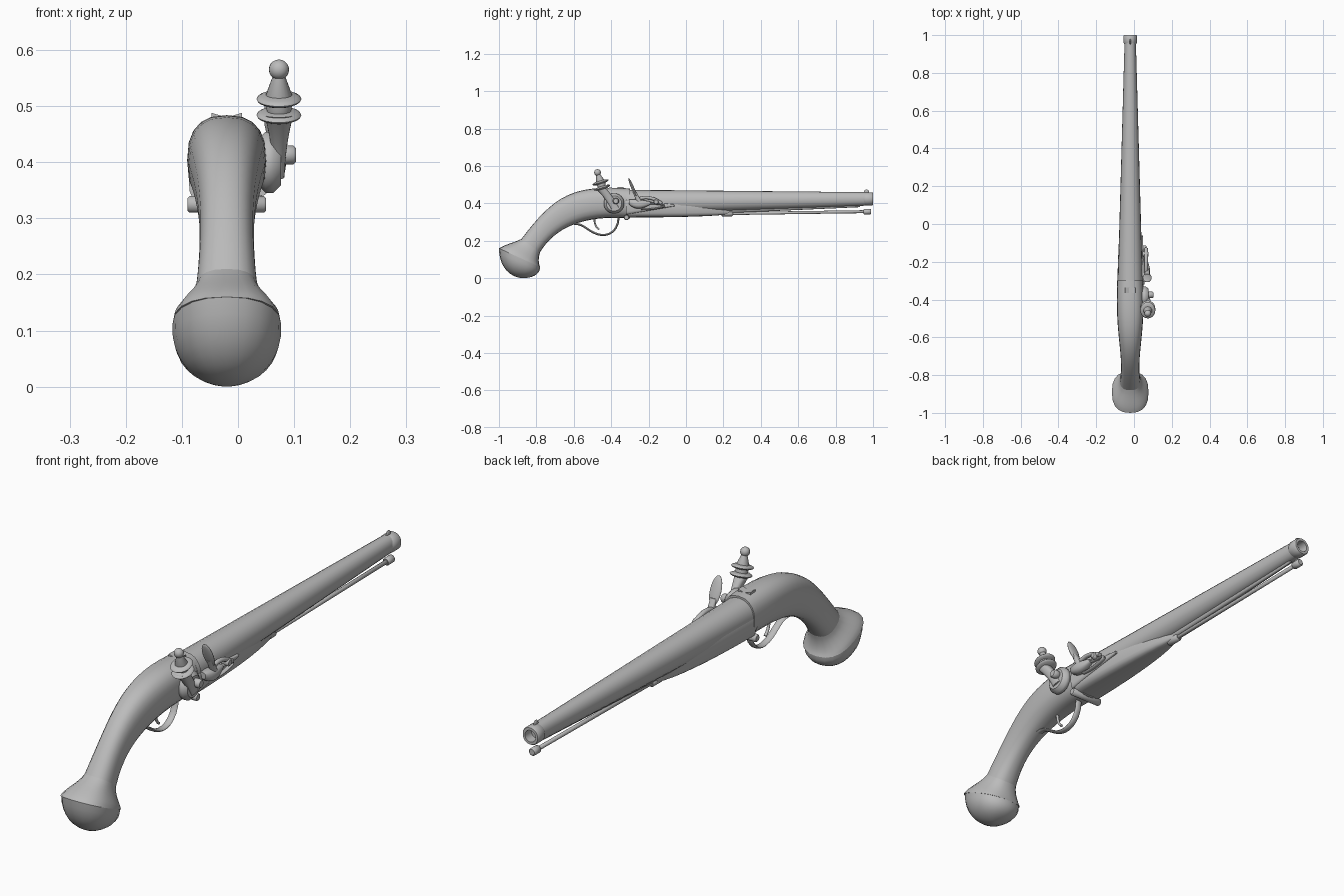
import bpy
import bmesh
from math import sin, cos, pi, copysign, radians
from mathutils import Vector, Matrix, Euler

if "Cube" in bpy.data.objects:
    bpy.data.objects.remove(bpy.data.objects["Cube"])

AXIS_X = -.02   # centre line of barrel and grip
LOCK_X = .073   # centre line of the lock parts
SIDEWAYS = Vector((1, 0, 0))
FORWARD = Vector((0, 1, 0))

shade = (.5, .5, .5, 1)
grey = bpy.data.materials.new("plain grey")
grey.use_nodes = True
grey.diffuse_color = shade
grey.node_tree.nodes["Principled BSDF"].inputs["Base Color"].default_value = shade


def finish(name, bm):
    bmesh.ops.recalc_face_normals(bm, faces=bm.faces)
    mesh = bpy.data.meshes.new(name)
    bm.to_mesh(mesh)
    bm.free()
    part = bpy.data.objects.new(name, mesh)
    bpy.context.collection.objects.link(part)
    mesh.materials.append(grey)
    bpy.ops.object.select_all(action="DESELECT")
    part.select_set(True)
    bpy.context.view_layer.objects.active = part
    bpy.ops.object.shade_smooth_by_angle(angle=radians(45))


def skin(name, rings):
    """Joins rings of points with quads and caps both ends."""
    bm = bmesh.new()
    rows = [[bm.verts.new(point) for point in ring] for ring in rings]
    count = len(rows[0])
    for row, following in zip(rows, rows[1:]):
        for i in range(count):
            j = (i + 1) % count
            bm.faces.new((row[i], row[j], following[j], following[i]))
    bm.faces.new(rows[0])
    bm.faces.new(rows[-1])
    finish(name, bm)


def turn_angles(count):
    return [2 * pi * i / count for i in range(count)]


def bezier(controls, steps):
    """Samples a Bezier curve through any number of control tuples."""
    samples = []
    for step in range(steps + 1):
        t = step / steps
        level = [Vector(control) for control in controls]
        while len(level) > 1:
            level = [a.lerp(b, t) for a, b in zip(level, level[1:])]
        samples.append(level[0])
    return samples


def loft(name, *controls, power=.8, x=AXIS_X, steps=8, count=20):
    """Blends sections given as top y, top z, bottom y, bottom z, half width."""
    def square_off(value):
        return copysign(abs(value) ** power, value)

    rings = []
    for top_y, top_z, low_y, low_z, half_width in bezier(controls, steps):
        top, low = Vector((x, top_y, top_z)), Vector((x, low_y, low_z))
        middle, rise = (top + low) / 2, (top - low) / 2
        rings.append([middle + SIDEWAYS * half_width * square_off(cos(angle))
                      + rise * square_off(sin(angle)) for angle in turn_angles(count)])
    skin(name, rings)


def strap(name, x, wide, thick, *controls):
    """Sweeps an oval bar along a Bezier path of y, z points."""
    path = [Vector((x, y, z)) for y, z in bezier(controls, 14)]
    rings = []
    for i, point in enumerate(path):
        ahead, behind = path[min(i + 1, len(path) - 1)], path[max(i - 1, 0)]
        normal = SIDEWAYS.cross(ahead - behind).normalized()
        rings.append([point + SIDEWAYS * wide * cos(angle) + normal * thick * sin(angle)
                      for angle in turn_angles(10)])
    skin(name, rings)


def turned(name, start, axis, profile):
    """Lathes (distance, radius) pairs along an axis."""
    axis = Vector(axis).normalized()
    across = axis.orthogonal().normalized()
    other = axis.cross(across)
    skin(name, [[Vector(start) + axis * distance + (across * cos(angle) + other * sin(angle)) * radius
                 for angle in turn_angles(20)] for distance, radius in profile])


def peg(name, start, axis, length, radius):
    """Round bar with a chamfer at each end."""
    chamfer = radius / 4
    turned(name, start, axis, [(0, radius - chamfer), (chamfer, radius),
                               (length - chamfer, radius), (length, radius - chamfer)])


def ball(name, centre, size, tilt=0):
    bm = bmesh.new()
    placement = Matrix.LocRotScale(Vector(centre), Euler((tilt, 0, 0)), Vector(size))
    bmesh.ops.create_uvsphere(bm, u_segments=20, v_segments=10, radius=1, matrix=placement)
    finish(name, bm)


# Curved grip swelling into a flared butt with a rounded cap
neck = (-.88, .21, -.78, .14, .055)
rim = (-1, .16, -.78, .06, .097)
loft("grip", (-.3, .48, -.3, .32, .067), (-.6, .5, -.55, .34, .085),
     (-.7, .45, -.7, .27, .03), neck, steps=16)
loft("butt_flare", neck, (-.92, .19, -.79, .11, .06), (-.97, .18, -.79, .08, .095), rim)
loft("butt_cap", rim, (-1, .08, -.78, .02, .1), (-.96, .02, -.82, 0, .06),
     (-.9, .005, -.88, 0, .01), power=.9)

# Tapered barrel, open muzzle ring and breech band
loft("barrel", (-.31, .473, -.31, .34, .066), (.96, .46, .96, .388, .03), power=.95)
turned("muzzle", (AXIS_X, .95, .424), FORWARD,
       [(0, .03), (.01, .036), (.045, .036), (.05, .033), (.05, .023), (.011, .023)])
loft("breech_band", (-.32, .477, -.32, .32, .07), (-.3, .477, -.3, .32, .07), steps=1)

# Wedge shaped fore stock with a bar across its rear edge
loft("fore_stock", (-.31, .43, -.31, .325, .068), (.1, .43, .1, .325, .06),
     (.23, .4, .23, .342, .015), power=.5)
peg("stock_end_bar", (AXIS_X - .07, -.318, .325), SIDEWAYS, .14, .015)
loft("barrel_rib", (.15, .39, .15, .345, .018), (.93, .4, .93, .38, .006))

# Ramrod, its swollen tip and its pipe
rod_axis = Vector((0, 1, .014))
rod_start = Vector((AXIS_X, .17, .345))
peg("ramrod", rod_start, rod_axis, .81, .008)
peg("ramrod_tip", rod_start + rod_axis * .78, rod_axis, .04, .015)
peg("ramrod_pipe", rod_start + rod_axis * .02, rod_axis, .06, .015)

# Front bead and notched rear sight
ball("front_sight", (AXIS_X, .965, .46), (.005, .014, .015))
for side, label in ((1, "left"), (-1, "right")):
    outer = AXIS_X + side * .027
    wedge = [(outer, .47), (outer, .488), (AXIS_X, .48), (AXIS_X, .47)]
    skin("rear_sight_" + label, [[(x, y, z) for x, z in wedge] for y in (-.365, -.335)])

# Trigger and its guard
strap("trigger_guard", AXIS_X, .014, .006,
      (-.6, .29), (-.52, .3), (-.52, .2), (-.36, .19), (-.36, .33))
strap("trigger", AXIS_X, .006, .005, (-.49, .32), (-.49, .28), (-.465, .26))

# Lock plate, round tumbler cover and screws
loft("lock_plate", (-.32, .42, -.32, .34, .02), (-.06, .395, -.06, .385, .012),
     power=.5, x=.035)
peg("lock_disc", (.035, -.385, .4), SIDEWAYS, .042, .055)
peg("lock_screw", (.07, -.375, .413), SIDEWAYS, .033, .017)
peg("hinge_screw", (.045, -.16, .408), SIDEWAYS, .033, .014)

# Cock: curved neck, two jaws, clamp screw and ball
lean = .3
clamp_axis = Vector((0, -sin(lean), cos(lean)))
clamp = Vector((LOCK_X, -.448, .484))
loft("cock_neck", (-.4, .37, -.36, .38, .01), (-.43, .43, -.39, .44, .012),
     (-.485, .48, -.435, .49, .026), x=LOCK_X)
for label, height in (("lower", 0), ("upper", .03)):
    ball(label + "_jaw", clamp + clamp_axis * height, (.04, .045, .01), lean)
turned("clamp_screw", clamp, clamp_axis, [(0, .02), (.03, .026), (.07, .012), (.09, .01)])
ball("clamp_ball", clamp + clamp_axis * .085, (.018, .018, .018))

# Frizzen blade, foot, pan and spring
ball("frizzen_blade", (.07, -.285, .483), (.024, .008, .057), .4)
loft("frizzen_foot", (-.285, .46, -.265, .46, .014), (-.26, .4, -.23, .4, .012), x=.07)
loft("pan", (-.305, .42, -.305, .395, .012), (-.26, .425, -.26, .35, .04),
     (-.19, .41, -.19, .395, .01), x=.06)
strap("frizzen_arm", .064, .01, .009, (-.26, .42), (-.2, .45), (-.13, .4))
strap("frizzen_spring", .056, .009, .005, (-.24, .37), (-.18, .36), (-.02, .395), (-.2, .4))
